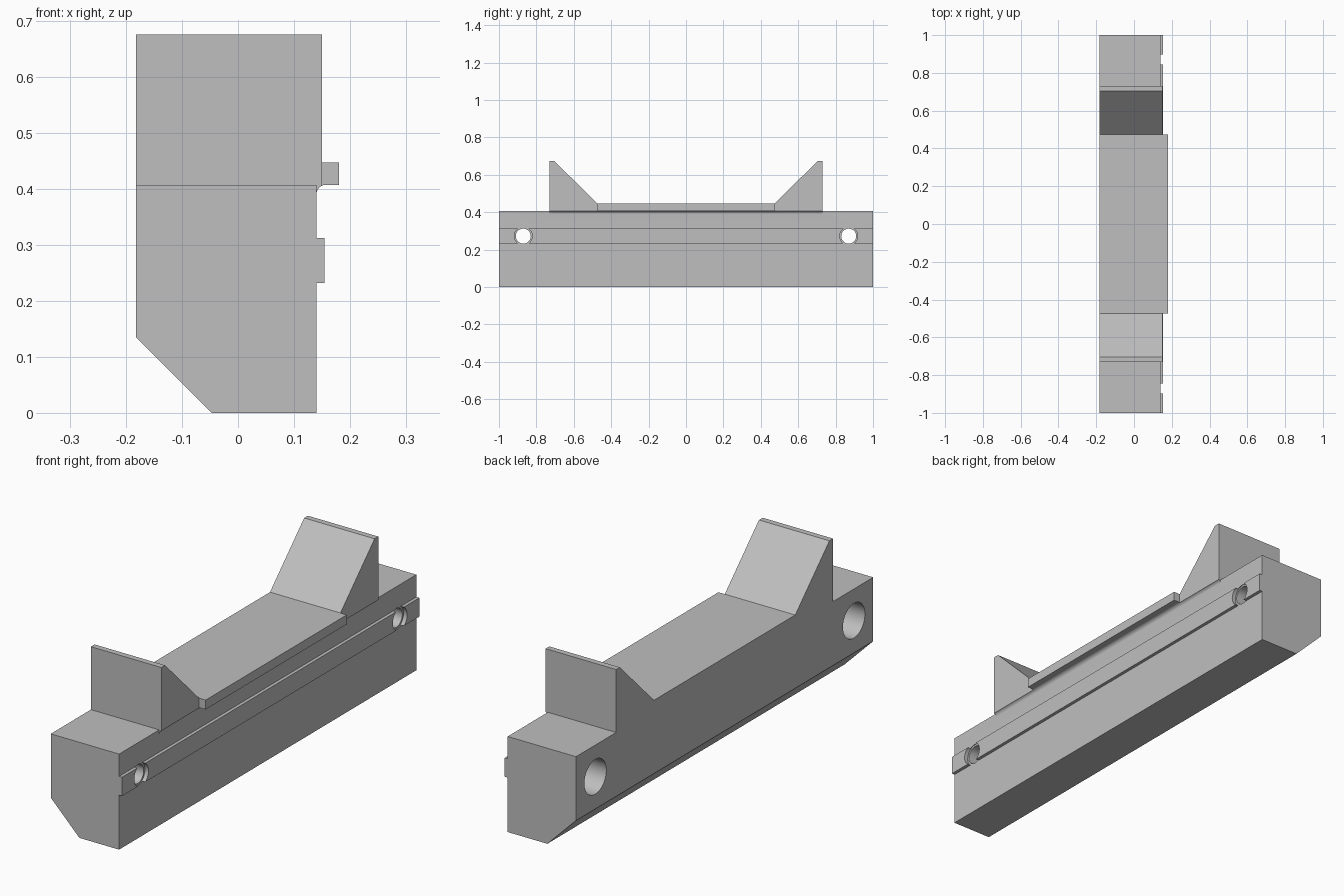
import bpy, bmesh, math
from mathutils import Vector

cube = bpy.data.objects.get("Cube")
if cube:
    bpy.data.objects.remove(cube, do_unlink=True)

grey = bpy.data.materials.new("plain grey")
grey.use_nodes = True
grey.diffuse_color = (0.52, 0.52, 0.52, 1)
grey.node_tree.nodes["Principled BSDF"].inputs["Base Color"].default_value = grey.diffuse_color


def prism(name, profile, place, low, high):
    """Extrude a 2D profile from low to high; place maps (a, b, depth) to x, y, z."""
    bm = bmesh.new()
    face = bm.faces.new([bm.verts.new(place(a, b, low)) for a, b in profile])
    grown = bmesh.ops.extrude_face_region(bm, geom=[face])["geom"]
    shift = Vector(place(0, 0, high)) - Vector(place(0, 0, low))
    bmesh.ops.translate(bm, vec=shift, verts=[v for v in grown if isinstance(v, bmesh.types.BMVert)])
    bmesh.ops.recalc_face_normals(bm, faces=bm.faces)
    mesh = bpy.data.meshes.new(name)
    bm.to_mesh(mesh)
    bm.free()
    mesh.materials.append(grey)
    obj = bpy.data.objects.new(name, mesh)
    bpy.context.collection.objects.link(obj)
    return obj


def along_y(x, z, y):
    return (x, y, z)


def along_x(y, z, x):
    return (x, y, z)


def combine(target, tool, operation):
    """Apply a boolean and remove the helper."""
    bpy.context.view_layer.objects.active = target
    mod = target.modifiers.new("combine", "BOOLEAN")
    mod.operation, mod.solver, mod.object = operation, "EXACT", tool
    bpy.ops.object.modifier_apply(modifier=mod.name)
    bpy.data.objects.remove(tool, do_unlink=True)


BACK, FACE, EDGE, LIP = -0.182, 0.14, 0.15, 0.18
TOP, SEAT, PEAK = 0.407, 0.447, 0.675
HOLE_Y, HOLE_Z, RADIUS = 0.87, 0.272, 0.017

# Long base bar with chamfered underside and a raised rail
body = prism("jaw_body", [
    (-0.047, 0), (FACE, 0), (FACE, 0.232), (0.154, 0.232), (0.154, 0.312),
    (FACE, 0.312), (FACE, TOP), (BACK, TOP), (BACK, 0.135)], along_y, -1, 1)

# Saddle with a ramped horn at each end
half = [(0.475, SEAT), (0.705, PEAK), (0.73, PEAK), (0.73, TOP)]
saddle = half + [(-y, z) for y, z in reversed(half)]
combine(body, prism("saddle", saddle, along_x, BACK, EDGE), "UNION")


# Concave fillet below the overhang, first under the horns, then under the lip
def fillet(limit):
    first = math.acos((FACE + RADIUS - limit) / RADIUS)
    return [(FACE + RADIUS - RADIUS * math.cos(first * i / 8),
             TOP - RADIUS + RADIUS * math.sin(first * i / 8)) for i in range(8, -1, -1)]


strip = [(0.1, TOP), (EDGE, TOP)] + fillet(EDGE) + [(0.1, TOP - RADIUS)]
combine(body, prism("fillet", strip, along_y, -0.73, 0.73), "UNION")
lip = [(0.1, SEAT), (LIP, SEAT), (LIP, TOP)] + fillet(FACE + RADIUS) + [(0.1, TOP - RADIUS)]
combine(body, prism("lip", lip, along_y, -0.475, 0.475), "UNION")

# Stepped bolt holes: wide bore at the back, narrow through hole, relief in the rail
for side in (-1, 1):
    for radius, low, high in ((0.04, -0.3, 0.3), (0.074, -0.3, 0.02), (0.048, 0.137, 0.3)):
        circle = [(side * HOLE_Y + radius * math.cos(math.tau * i / 48),
                   HOLE_Z + radius * math.sin(math.tau * i / 48)) for i in range(48)]
        combine(body, prism("bore", circle, along_x, low, high), "DIFFERENCE")

# Smooth only the curved bores and fillet
bpy.ops.object.select_all(action="DESELECT")
body.select_set(True)
bpy.context.view_layer.objects.active = body
bpy.ops.object.shade_smooth_by_angle(angle=math.radians(30))
